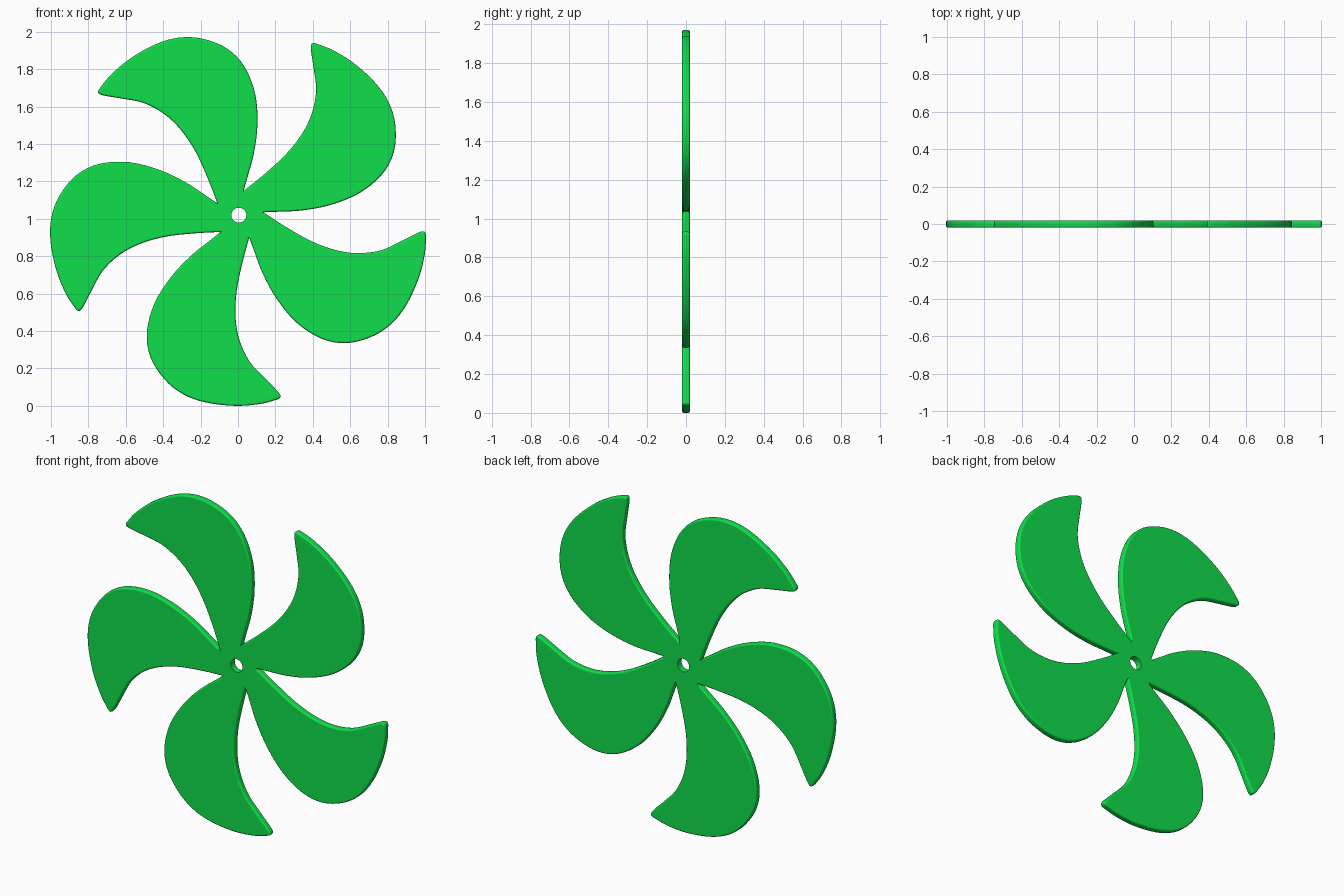
import bpy, bmesh
from math import cos, sin, pi, radians
from mathutils import Vector

if "Cube" in bpy.data.objects:
    bpy.data.objects.remove(bpy.data.objects["Cube"])

BLADES = 5
HOLE_R = 0.04
# one blade outline around the hub, running notch to notch clockwise (x, z)
BLADE = [(0.13, 0.016), (0.254, -0.064), (0.388, -0.139), (0.52, -0.187), (0.64, -0.203),
         (0.762, -0.187), (0.87, -0.138), (0.95, -0.098), (0.984, -0.086), (0.998, -0.095),
         (1.0, -0.125), (0.994, -0.21), (0.962, -0.337), (0.896, -0.48), (0.815, -0.582),
         (0.71, -0.65), (0.575, -0.684), (0.441, -0.66), (0.307, -0.573), (0.2, -0.444),
         (0.127, -0.31), (0.085, -0.2), (0.055, -0.119)]


def smooth_path(points, steps=4):
    p = [Vector(q) for q in points]
    p = [2 * p[0] - p[1]] + p + [2 * p[-1] - p[-2]]
    out = []
    for a, b, c, d in zip(p, p[1:], p[2:], p[3:]):
        for i in range(steps):
            t = i / steps
            out.append(0.5 * (2 * b + (c - a) * t + (2 * a - 5 * b + 4 * c - d) * t * t
                              + (3 * b - a - 3 * c + d) * t ** 3))
    return out


def rotated(v, a):
    return Vector((v.x * cos(a) - v.y * sin(a), v.x * sin(a) + v.y * cos(a)))


def inset(path, dist):
    n = len(path)
    res = []
    for i, p in enumerate(path):
        t = (path[(i + 1) % n] - path[i - 1]).normalized()
        res.append(p + Vector((t.y, -t.x)) * dist)
    return res


# full silhouette: the blade repeated around the hub
blade = smooth_path(BLADE)
outline = [rotated(v, -2 * pi / BLADES * k) for k in range(BLADES) for v in blade]
hub_z = -min(v.y for v in outline)
mid_x = (min(v.x for v in outline) + max(v.x for v in outline)) / 2

bm = bmesh.new()


def ring(path, y):
    vs = [bm.verts.new((v.x - mid_x, y, v.y + hub_z)) for v in path]
    return vs, [bm.edges.new((vs[i - 1], vs[i])) for i in range(len(vs))]


def bridge(a, b):
    for i in range(len(a)):
        bm.faces.new((a[i - 1], a[i], b[i], b[i - 1]))


# rounded rim
profile = [(0.010, -0.02), (0.005, -0.0187), (0.0013, -0.015), (0, -0.01),
           (0, 0.01), (0.0013, 0.015), (0.005, 0.0187), (0.010, 0.02)]
rings = [ring(inset(outline, d), y) for d, y in profile]
for a, b in zip(rings, rings[1:]):
    bridge(a[0], b[0])

# shaft hole
circle = [Vector((HOLE_R * cos(2 * pi * i / 32), HOLE_R * sin(2 * pi * i / 32))) for i in range(32)]
holes = [ring(circle, y) for y in (-0.02, 0.02)]
bridge(holes[0][0], holes[1][0])

# flat front and back faces
for outer, hole in ((rings[0], holes[0]), (rings[-1], holes[1])):
    bmesh.ops.triangle_fill(bm, use_beauty=True, edges=outer[1] + hole[1])
bmesh.ops.recalc_face_normals(bm, faces=bm.faces)

mesh = bpy.data.meshes.new("fan_blades")
bm.to_mesh(mesh)
bm.free()
fan = bpy.data.objects.new("fan_blades", mesh)
bpy.context.collection.objects.link(fan)

# green plastic
green = bpy.data.materials.new("green")
green.diffuse_color = (0.005, 0.73, 0.07, 1)
green.use_nodes = True
green.node_tree.nodes["Principled BSDF"].inputs["Base Color"].default_value = green.diffuse_color
mesh.materials.append(green)

# smooth rim, flat faces
bpy.context.view_layer.objects.active = fan
fan.select_set(True)
bpy.ops.object.shade_smooth_by_angle(angle=radians(40))
wn = fan.modifiers.new("flat_faces", 'WEIGHTED_NORMAL')
wn.keep_sharp = True
